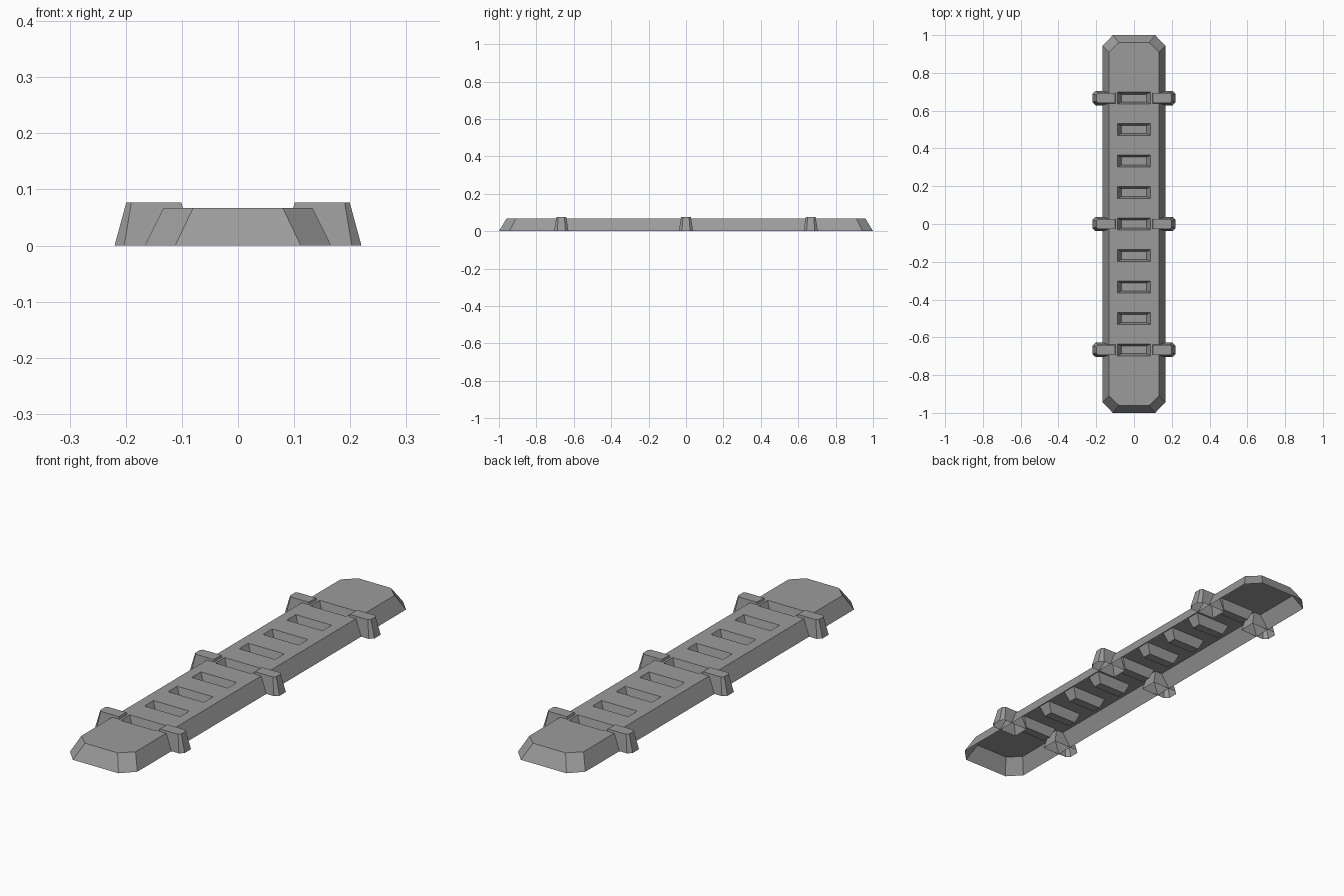
import bpy, bmesh
from mathutils import Vector

cube = bpy.data.objects.get("Cube")
if cube:
    bpy.data.objects.remove(cube)

# Single grey material
grey = bpy.data.materials.new("mid_grey")
grey.use_nodes = True
colour = (0.33, 0.33, 0.33, 1)
grey.diffuse_color = colour
grey.node_tree.nodes["Principled BSDF"].inputs["Base Color"].default_value = colour

PITCH = 1 / 6
BODY_H, CLIP_H = 0.067, 0.077


def octagon(hx, hy, cx, cy):
    """Rectangle outline with all four corners cut."""
    quarter = [(hx, hy - cy), (hx - cx, hy)]
    half = quarter + [(-x, y) for x, y in reversed(quarter)]
    return half + [(-x, -y) for x, y in half]


def open_loft(bm, lower, upper, height):
    """Sloping walls and a top, left open underneath; returns the top face."""
    a = [bm.verts.new((x, y, 0)) for x, y in lower]
    b = [bm.verts.new((x, y, height)) for x, y in upper]
    n = len(a)
    for i in range(n):
        j = (i + 1) % n
        bm.faces.new((a[i], a[j], b[j], b[i]))
    return bm.faces.new(b)


def finish(bm, name):
    mesh = bpy.data.meshes.new(name)
    bm.to_mesh(mesh)
    bm.free()
    mesh.materials.append(grey)
    obj = bpy.data.objects.new(name, mesh)
    bpy.context.collection.objects.link(obj)
    return obj


# Body: bevelled plank shell
bm = bmesh.new()
open_loft(bm, octagon(0.166, 1.0, 0.054, 0.056),
          octagon(0.133, 0.96, 0.053, 0.05), BODY_H)

# Cut the top into cells so that the pockets can be sunk
PX, PY = 0.088, 0.032
cuts = [((s * PX, 0, 0), (1, 0, 0)) for s in (-1, 1)]
cuts += [((0, k * PITCH + s * PY, 0), (0, 1, 0))
         for k in range(-4, 5) for s in (-1, 1)]
for point, normal in cuts:
    bm.normal_update()
    top = [f for f in bm.faces if f.normal.z > 0.99]
    geom = top + list({e for f in top for e in f.edges}) + list({v for f in top for v in f.verts})
    bmesh.ops.bisect_plane(bm, geom=geom, dist=1e-5, plane_co=point, plane_no=normal)

# Pockets: nine tapered recesses
bm.normal_update()
cells = []
for f in bm.faces:
    c = f.calc_center_median()
    row = round(c.y / PITCH)
    if f.normal.z > 0.99 and abs(c.x) < 0.01 and abs(row) <= 4 and abs(c.y - row * PITCH) < 0.005:
        cells.append(f)
for f in bmesh.ops.extrude_discrete_faces(bm, faces=cells)["faces"]:
    c = f.calc_center_median()
    for v in f.verts:
        d = v.co - c
        v.co = c + Vector((d.x * 0.76, d.y * 0.63, -0.045))
finish(bm, "body")

# Clips: three tapered pairs gripping the long edges
lower = [(0.08, -0.038), (0.203, -0.038), (0.22, -0.022),
         (0.22, 0.022), (0.203, 0.038), (0.08, 0.038)]
upper = [(0.101, -0.026), (0.19, -0.026), (0.199, -0.016),
         (0.199, 0.016), (0.19, 0.026), (0.101, 0.026)]
for row, place in ((-4, "front"), (0, "middle"), (4, "back")):
    for side, label in ((1, "left"), (-1, "right")):
        bm = bmesh.new()
        open_loft(bm, lower, upper, CLIP_H)
        for v in bm.verts:
            v.co.x *= side
        if side < 0:
            bmesh.ops.reverse_faces(bm, faces=bm.faces)
        clip = finish(bm, f"{place}_{label}_clip")
        clip.location.y = row * PITCH
